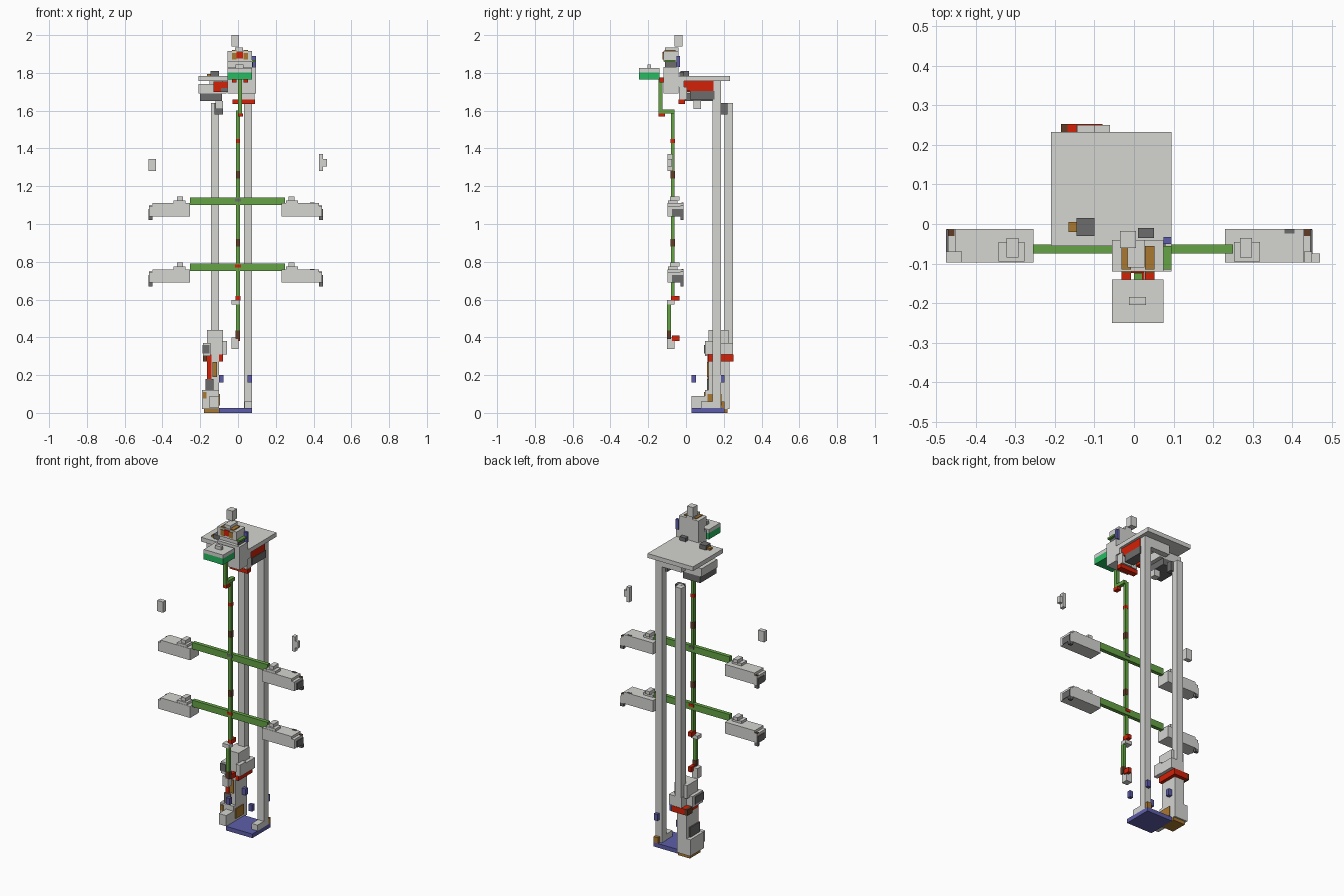
import bpy

cube = bpy.data.objects.get("Cube")
if cube:
    bpy.data.objects.remove(cube, do_unlink=True)


def material(name, red, green, blue):
    mat = bpy.data.materials.new(name)
    mat.use_nodes = True
    color = (red, green, blue, 1)
    mat.diffuse_color = color
    mat.node_tree.nodes["Principled BSDF"].inputs["Base Color"].default_value = color
    return mat


GREY = material("light grey", .66, .66, .64)
DARK = material("dark grey", .15, .15, .15)
GREEN = material("leaf green", .13, .37, .06)
BRIGHT = material("bright green", .02, .5, .12)
BLUE = material("blue", .11, .11, .4)
RED = material("red", .65, .015, .002)
BROWN = material("ochre brown", .4, .19, .03)
RUST = material("dark brown", .12, .045, .02)


def box(name, mat, x, y, z):
    """Axis-aligned block given by its extent on each axis."""
    mesh = bpy.data.meshes.new(name)
    corners = [(a, b, c) for c in z for b in y for a in x]
    faces = [(0, 2, 3, 1), (4, 5, 7, 6), (0, 1, 5, 4),
             (2, 6, 7, 3), (0, 4, 6, 2), (1, 3, 7, 5)]
    mesh.from_pydata(corners, [], faces)
    mesh.materials.append(mat)
    obj = bpy.data.objects.new(name, mesh)
    bpy.context.collection.objects.link(obj)
    return obj


# Base and its corner blocks
box("base_plate", BLUE, x=(-.1, .075), y=(.03, .205), z=(0, .025))
box("base_front_block", GREY, x=(-.15, -.1), y=(.03, .12), z=(.025, .09))
box("base_rear_foot", BROWN, x=(-.18, -.1), y=(.12, .22), z=(0, .02))
box("base_side_lip", GREY, x=(.035, .075), y=(.08, .14), z=(.025, .06))
box("base_brown_block", BROWN, x=(.045, .075), y=(.187, .205), z=(.025, .06))
for x in (-.1, .05):
    for y in (.03, .182):
        box("floating_blue_block", BLUE, x=(x, x + .023), y=(y, y + .022), z=(.16, .2))

# Tall columns
box("front_column", GREY, x=(.032, .075), y=(.14, .185), z=(.02, 1.76))
box("rear_column", GREY, x=(-.143, -.1), y=(.205, .25), z=(.29, 1.64))
box("rear_column_bracket", DARK, x=(-.125, -.08), y=(.185, .22), z=(1.58, 1.64))

# Lower machine cluster beside the rear column
box("machine_tower", GREY, x=(-.165, -.1), y=(.12, .2), z=(.02, .32))
box("machine_foot", GREY, x=(-.19, -.1), y=(.1, .23), z=(.02, .12))
box("machine_brown_plate", BROWN, x=(-.1, -.094), y=(.115, .19), z=(.04, .1))
box("machine_foot_tab", BROWN, x=(-.185, -.168), y=(.095, .1), z=(.075, .11))
box("machine_side_panel", DARK, x=(-.172, -.13), y=(.112, .205), z=(.1, .18))
box("machine_red_strip", RED, x=(-.165, -.14), y=(.114, .12), z=(.18, .31))
box("machine_brown_strip", BROWN, x=(-.135, -.11), y=(.112, .12), z=(.19, .27))
box("machine_red_collar", RED, x=(-.168, -.08), y=(.12, .252), z=(.272, .308))
box("machine_rust_corner", RUST, x=(-.185, -.168), y=(.2, .252), z=(.272, .308))
box("machine_middle_block", GREY, x=(-.145, -.06), y=(.12, .25), z=(.308, .37))
box("machine_left_block", GREY, x=(-.185, -.145), y=(.1, .2), z=(.3, .37))
box("machine_dark_inset", DARK, x=(-.189, -.15), y=(.096, .18), z=(.315, .36))
box("machine_top_block", GREY, x=(-.165, -.08), y=(.12, .225), z=(.36, .44))
box("machine_side_block", GREY, x=(-.085, -.058), y=(.1, .16), z=(.31, .38))
box("machine_rear_tower", GREY, x=(-.165, -.1), y=(.195, .23), z=(.1, .272))

# Top plate and the blocks above and below it
box("top_plate", GREY, x=(-.21, .095), y=(-.055, .233), z=(1.757, 1.783))
box("plate_dark_block", DARK, x=(-.145, -.1), y=(-.03, .015), z=(1.783, 1.81))
box("plate_brown_tab", BROWN, x=(-.165, -.145), y=(-.02, .005), z=(1.783, 1.795))
box("plate_front_dark_block", DARK, x=(.01, .05), y=(-.035, -.01), z=(1.783, 1.805))
box("red_carriage", RED, x=(0, .08), y=(-.03, .145), z=(1.705, 1.757))
box("carriage_rail", DARK, x=(.02, .082), y=(.02, .15), z=(1.66, 1.705))
box("red_carriage_front", RED, x=(-.13, -.04), y=(-.03, .03), z=(1.7, 1.755))
box("carriage_dark_inset", DARK, x=(-.09, -.05), y=(-.034, -.03), z=(1.7, 1.72))
box("carriage_front_block", GREY, x=(.02, .088), y=(-.037, .005), z=(1.66, 1.725))
box("carriage_red_lip", RED, x=(-.03, .09), y=(-.039, -.005), z=(1.635, 1.66))
box("motor_body", GREY, x=(-.21, -.06), y=(0, .15), z=(1.69, 1.74))
box("motor_underside", DARK, x=(-.2, -.085), y=(-.005, .15), z=(1.65, 1.69))
box("motor_hanger", GREY, x=(-.15, -.08), y=(.04, .13), z=(1.74, 1.757))
box("motor_drop_block", GREY, x=(-.12, -.08), y=(.04, .08), z=(1.61, 1.65))
box("plate_rear_beam", GREY, x=(-.1, .032), y=(.15, .185), z=(1.7, 1.757))

# Head stack
box("neck_block", GREY, x=(-.055, .095), y=(-.12, -.04), z=(1.69, 1.83))
box("neck_side_block", GREY, x=(.03, .095), y=(-.04, -.01), z=(1.725, 1.757))
box("neck_collar", GREY, x=(-.055, .075), y=(-.1, -.04), z=(1.83, 1.86))
box("neck_dark_side", DARK, x=(.075, .08), y=(-.11, -.05), z=(1.83, 1.857))
box("head_green_ledge", GREEN, x=(.06, .095), y=(-.115, -.055), z=(1.857, 1.867))
box("head_block", GREY, x=(-.055, .075), y=(-.12, -.04), z=(1.86, 1.915))
box("head_red_panel", RED, x=(-.007, .027), y=(-.124, -.118), z=(1.875, 1.91))
box("head_blue_tab", BLUE, x=(.075, .095), y=(-.05, -.033), z=(1.83, 1.89))
for side in (-1, 1):
    center = .01 + side * .03
    span = (center - .012, center + .012)
    box("head_brown_panel", BROWN, x=span, y=(-.124, -.118), z=(1.87, 1.905))
    box("head_brown_roof_strip", BROWN, x=span, y=(-.115, -.055), z=(1.915, 1.92))
    box("neck_red_grille", RED, x=span, y=(-.14, -.12), z=(1.75, 1.775))
box("head_cap", GREY, x=(-.016, .026), y=(-.11, -.04), z=(1.915, 1.935))
box("floating_top_block", GREY, x=(-.035, .005), y=(-.06, -.018), z=(1.94, 2))

# Sign box on the front
box("sign_body", BRIGHT, x=(-.055, .075), y=(-.25, -.14), z=(1.765, 1.803))
box("sign_lid", GREY, x=(-.055, .075), y=(-.25, -.14), z=(1.803, 1.825))
box("sign_knob", GREY, x=(-.012, .03), y=(-.205, -.185), z=(1.825, 1.845))

# Central pole with its offset upper end and coloured bands
box("upper_pole", GREEN, x=(0, .022), y=(-.145, -.125), z=(1.6, 1.765))
box("pole_offset", GREEN, x=(0, .022), y=(-.145, -.06), z=(1.585, 1.605))
box("pole_offset_red_foot", RED, x=(0, .026), y=(-.146, -.11), z=(1.568, 1.586))
box("main_pole", GREEN, x=(-.01, .01), y=(-.08, -.06), z=(.62, 1.6))
for z, height, mat in ((1.43, .02, RED), (1.24, .04, RUST), (.88, .04, RUST)):
    box("pole_band", mat, x=(-.011, .011), y=(-.081, -.059), z=(z, z + height))
box("pole_red_joint", RED, x=(-.012, .012), y=(-.08, -.035), z=(.595, .62))
box("pole_grey_joint", GREY, x=(-.035, .01), y=(-.1, -.06), z=(.575, .597))
box("lower_pole", GREEN, x=(-.01, .01), y=(-.1, -.08), z=(.42, .58))
box("lower_pole_band", RUST, x=(-.012, .011), y=(-.101, -.079), z=(.39, .435))
box("lower_pole_red_tip", RED, x=(-.01, .01), y=(-.075, -.035), z=(.38, .41))
box("lower_pole_foot", GREY, x=(-.035, .003), y=(-.1, -.06), z=(.338, .4))

# Two cross arms, each with mirrored end housings
MIDDLE = -.012


def arm_end(level, side):
    def part(name, mat, near, far, y, low, high):
        x = sorted((MIDDLE + side * near, MIDDLE + side * far))
        box(name, mat, x, y, (level + low, level + high))
    part("arm_housing", GREY, .242, .44, (-.097, -.012), 0, .07)
    part("housing_end", GREY, .44, .458, (-.097, -.012), 0, .055)
    part("housing_top_block", GREY, .265, .33, (-.095, -.045), .07, .085)
    part("housing_top_knob", GREY, .28, .31, (-.085, -.035), .085, .105)
    part("housing_dark_end", DARK, .458, .463, (-.075, -.014), 0, .04)
    part("housing_dark_tip", DARK, .44, .462, (-.03, -.012), -.02, 0)
    part("housing_brown_strip", RUST, .442, .458, (-.03, -.014), .055, .058)


for level, hub in ((1.04, DARK), (.69, RED)):
    box("cross_arm", GREEN, x=(-.255, .25), y=(-.075, -.052), z=(level + .06, level + .1))
    box("cross_arm_hub", hub, x=(-.016, .016), y=(-.081, -.049), z=(level + .08, level + .095))
    box("housing_tab", DARK, x=(.38, .405), y=(-.024, -.013), z=(level + .07, level + .073))
    for side in (-1, 1):
        arm_end(level, side)

# Loose blocks beside the arms
box("floating_right_block", GREY, x=(-.475, -.435), y=(-.097, -.07), z=(1.28, 1.345))
box("floating_left_block", GREY, x=(.43, .45), y=(-.097, -.07), z=(1.28, 1.37))
box("floating_left_tab", GREY, x=(.45, .47), y=(-.097, -.075), z=(1.305, 1.345))
